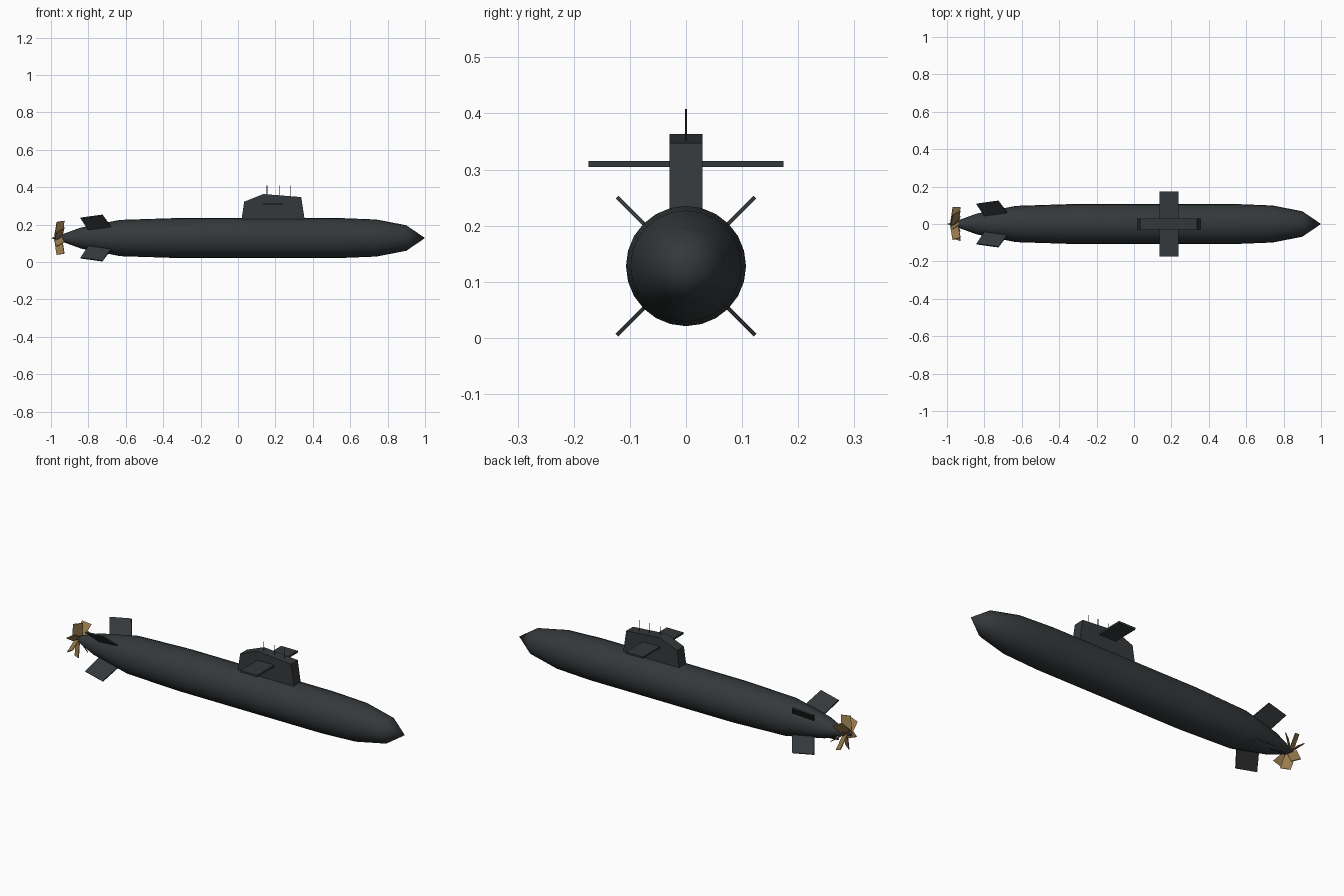
import bpy, bmesh, math
from mathutils import Matrix, Vector

if "Cube" in bpy.data.objects:
    bpy.data.objects.remove(bpy.data.objects["Cube"])

ZC = 0.128  # hull axis height


def material(name, rgb):
    m = bpy.data.materials.new(name)
    m.diffuse_color = (*rgb, 1)
    m.use_nodes = True
    m.node_tree.nodes["Principled BSDF"].inputs["Base Color"].default_value = m.diffuse_color
    return m


DARK = material("dark_hull", (0.035, 0.04, 0.043))
BLACK = material("fin_black", (0.025, 0.028, 0.03))
BRONZE = material("bronze", (0.33, 0.21, 0.08))


def finish(name, bm, mat):
    bmesh.ops.recalc_face_normals(bm, faces=bm.faces)
    me = bpy.data.meshes.new(name)
    bm.to_mesh(me)
    bm.free()
    ob = bpy.data.objects.new(name, me)
    bpy.context.collection.objects.link(ob)
    me.materials.append(mat)
    return ob


def plate(name, pts, thick, mat, matrix=Matrix()):
    """Extrude an xz outline symmetrically along y, then place it."""
    bm = bmesh.new()
    face = bm.faces.new([bm.verts.new((x, -thick / 2, z)) for x, z in pts])
    ext = bmesh.ops.extrude_face_region(bm, geom=[face])
    bmesh.ops.translate(bm, vec=(0, thick, 0),
                        verts=[v for v in ext["geom"] if isinstance(v, bmesh.types.BMVert)])
    bm.transform(matrix)
    return finish(name, bm, mat)


# Hull: lathed profile around the x axis
profile = [(-1.0, 0), (-0.95, 0.016), (-0.84, 0.056), (-0.63, 0.097), (-0.32, 0.107),
           (0.54, 0.107), (0.74, 0.099), (0.90, 0.068), (1.0, 0)]
bm = bmesh.new()
vs = [bm.verts.new((x, 0, r)) for x, r in profile]
es = [bm.edges.new(p) for p in zip(vs, vs[1:])]
bmesh.ops.spin(bm, geom=vs + es, cent=(0, 0, 0), axis=(1, 0, 0),
               angle=math.tau, steps=24, use_merge=True)
bmesh.ops.remove_doubles(bm, verts=bm.verts, dist=1e-4)
bm.transform(Matrix.Translation((0, 0, ZC)))
hull = finish("hull", bm, DARK)
bpy.context.view_layer.objects.active = hull
hull.select_set(True)
bpy.ops.object.shade_smooth_by_angle(angle=math.radians(30))

# Sail
plate("sail", [(0.02, 0.20), (0.355, 0.20), (0.355, 0.235), (0.338, 0.347),
               (0.136, 0.363), (0.033, 0.322), (0.02, 0.235)], 0.058, DARK)

# Sail planes
for side, s in (("left", 1), ("right", -1)):
    plate("sail_plane_" + side, [(0.137, 0.305), (0.237, 0.305), (0.237, 0.315), (0.137, 0.315)],
          0.16, DARK, Matrix.Translation((0, s * 0.094, 0)))

# Masts
for i, x in enumerate((0.155, 0.22, 0.28)):
    bm = bmesh.new()
    bmesh.ops.create_cone(bm, cap_ends=True, segments=8, radius1=0.0017, radius2=0.0017,
                          depth=0.068, matrix=Matrix.Translation((x, 0, 0.374)))
    finish(f"mast_{i + 1}", bm, BLACK)

# X-shaped tail fins
for i in range(4):
    place = Matrix.Translation((0, 0, ZC)) @ Matrix.Rotation(math.radians(45 + 90 * i), 4, 'X')
    plate(f"tail_fin_{i + 1}", [(-0.788, 0.035), (-0.66, 0.05), (-0.725, 0.174), (-0.842, 0.151)],
          0.007, DARK, place)

# Propeller: seven pitched blades, first one pointing to +y
for i in range(7):
    place = (Matrix.Translation((-0.957, 0, ZC))
             @ Matrix.Rotation(-math.pi / 2 + math.tau * i / 7, 4, 'X')
             @ Matrix.Rotation(math.radians(35), 4, 'Z'))
    plate(f"propeller_blade_{i + 1}", [(-0.03, 0.005), (0.02, 0.005), (0.035, 0.09), (-0.015, 0.09)],
          0.004, BRONZE, place)
